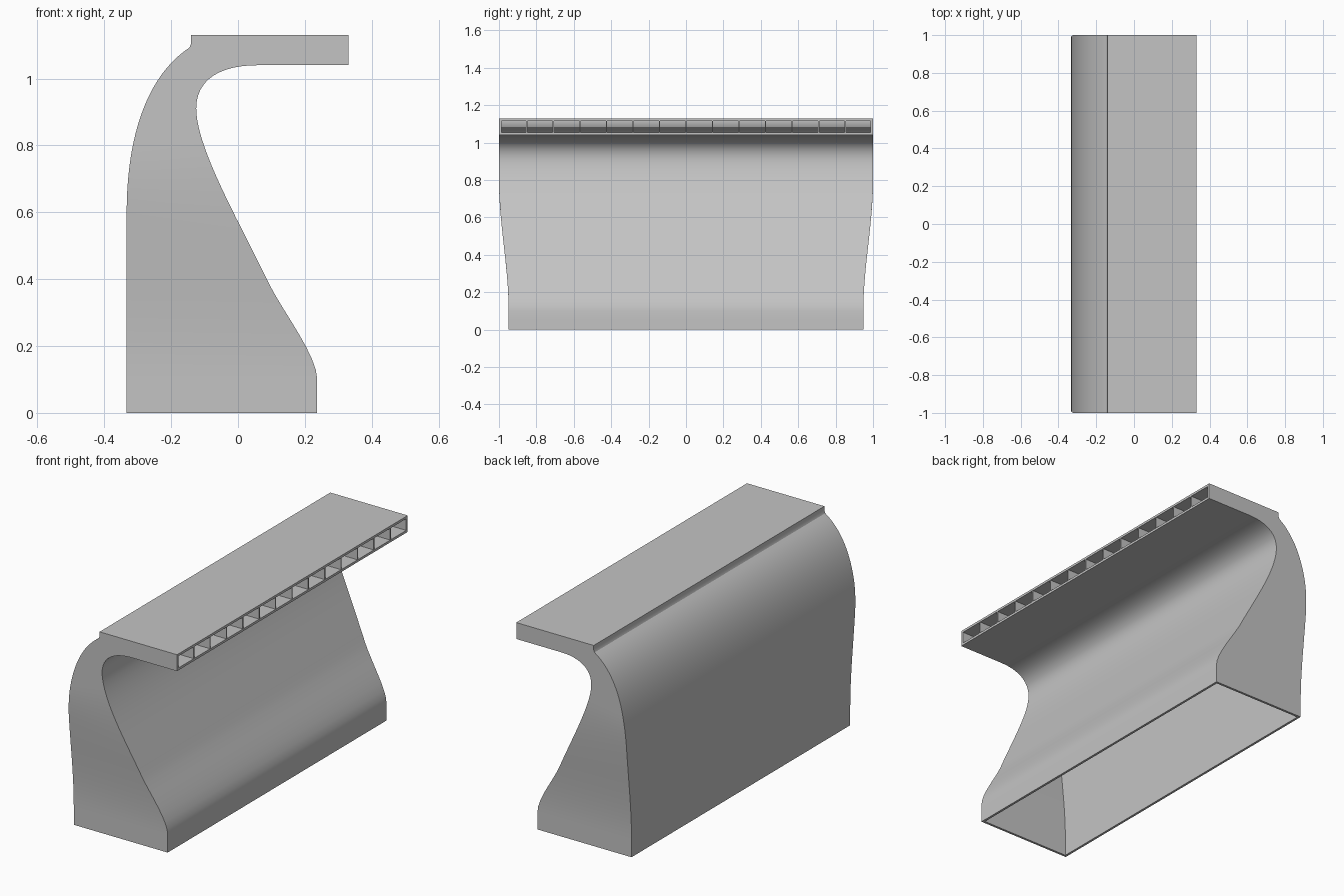
import bpy, bmesh, math
from mathutils import Vector, Matrix
from mathutils.geometry import interpolate_bezier

if "Cube" in bpy.data.objects:
    bpy.data.objects.remove(bpy.data.objects["Cube"], do_unlink=True)

WALL = 0.013
MOUTH_X = 0.33

grey = bpy.data.materials.new("plain grey")
grey.use_nodes = True
grey.diffuse_color = (0.55, 0.55, 0.55, 1)
grey.node_tree.nodes["Principled BSDF"].inputs["Base Color"].default_value = grey.diffuse_color


def make_object(name, bm):
    bmesh.ops.recalc_face_normals(bm, faces=bm.faces)
    mesh = bpy.data.meshes.new(name)
    bm.to_mesh(mesh)
    bm.free()
    mesh.materials.append(grey)
    obj = bpy.data.objects.new(name, mesh)
    bpy.context.collection.objects.link(obj)
    return obj


def line(path, end, steps):
    start, end = path[-1], Vector(end)
    path += [start.lerp(end, i / steps) for i in range(1, steps + 1)]


def curve(path, h1, h2, end, steps):
    pts = interpolate_bezier(path[-1], Vector(h1), Vector(h2), Vector(end), steps + 1)
    path += [Vector(p[:2]) for p in pts[1:]]


def offset(path, dist):
    """Shift a path sideways (positive = right of travel) with mitred corners."""
    normals = []
    for a, b in zip(path, path[1:]):
        d = (b - a).normalized()
        normals.append(Vector((d.y, -d.x)))
    before, after = normals[:1] + normals, normals + normals[-1:]
    return [p + (m + n) * dist / (1 + m.dot(n)) for p, m, n in zip(path, before, after)]


def half_width(z):
    t = min(max((z - 0.1) / 0.7, 0), 1)
    return 0.948 + 0.052 * t * t * (3 - 2 * t)


# Back and front profiles (x, z), with matching point counts, from foot to mouth
back = [Vector((-0.333, 0))]
line(back, (-0.333, 0.1), 2)
line(back, (-0.333, 0.4), 8)
line(back, (-0.333, 0.6), 4)
curve(back, (-0.333, 0.8), (-0.285, 1.0), (-0.145, 1.093), 22)
for corner in ((-0.14, 1.105), (-0.14, 1.13), (MOUTH_X, 1.13)):
    line(back, corner, 1)

front = [Vector((0.237, 0))]
line(front, (0.237, 0.1), 2)
curve(front, (0.237, 0.17), (0.14, 0.295), (0.095, 0.382), 8)
curve(front, (0.01, 0.56), (-0.125, 0.79), (-0.125, 0.91), 14)
curve(front, (-0.125, 1.0), (-0.05, 1.04), (0.06, 1.04), 12)
line(front, (MOUTH_X, 1.04), 3)

# Hollow duct: outer skin, inner skin, and rims at the two open ends
bm = bmesh.new()


def bridge(a, b):
    for i in range(4):
        j = (i + 1) % 4
        bm.faces.new((a[i], a[j], b[j], b[i]))


def skin(back_path, front_path, inset):
    loops = []
    for b, f in zip(back_path, front_path):
        corners = ((b, -1), (b, 1), (f, 1), (f, -1))
        loops.append([bm.verts.new((p.x, s * (half_width(p.y) - inset), p.y))
                      for p, s in corners])
    for a, b in zip(loops, loops[1:]):
        bridge(a, b)
    return loops


outer = skin(back, front, 0)
inner = skin(offset(back, WALL), offset(front, -WALL), WALL)
bridge(outer[0], inner[0])
bridge(outer[-1], inner[-1])
duct = make_object("duct_shell", bm)

bpy.ops.object.select_all(action="DESELECT")
duct.select_set(True)
bpy.context.view_layer.objects.active = duct
bpy.ops.object.shade_smooth_by_angle(angle=math.radians(30))

# Thin dividers splitting the mouth into equal cells
CELLS = 14
VANE_START, VANE_END = 0.06, MOUTH_X - 0.001
bm = bmesh.new()
for i in range(1, CELLS):
    y = (2 * i / CELLS - 1) * (1 - WALL / 2)
    place = Matrix.Translation(((VANE_START + VANE_END) / 2, y, 1.085))
    size = Matrix.Diagonal((VANE_END - VANE_START, 0.006, 0.076, 1))
    bmesh.ops.create_cube(bm, size=1, matrix=place @ size)
make_object("mouth_dividers", bm)
